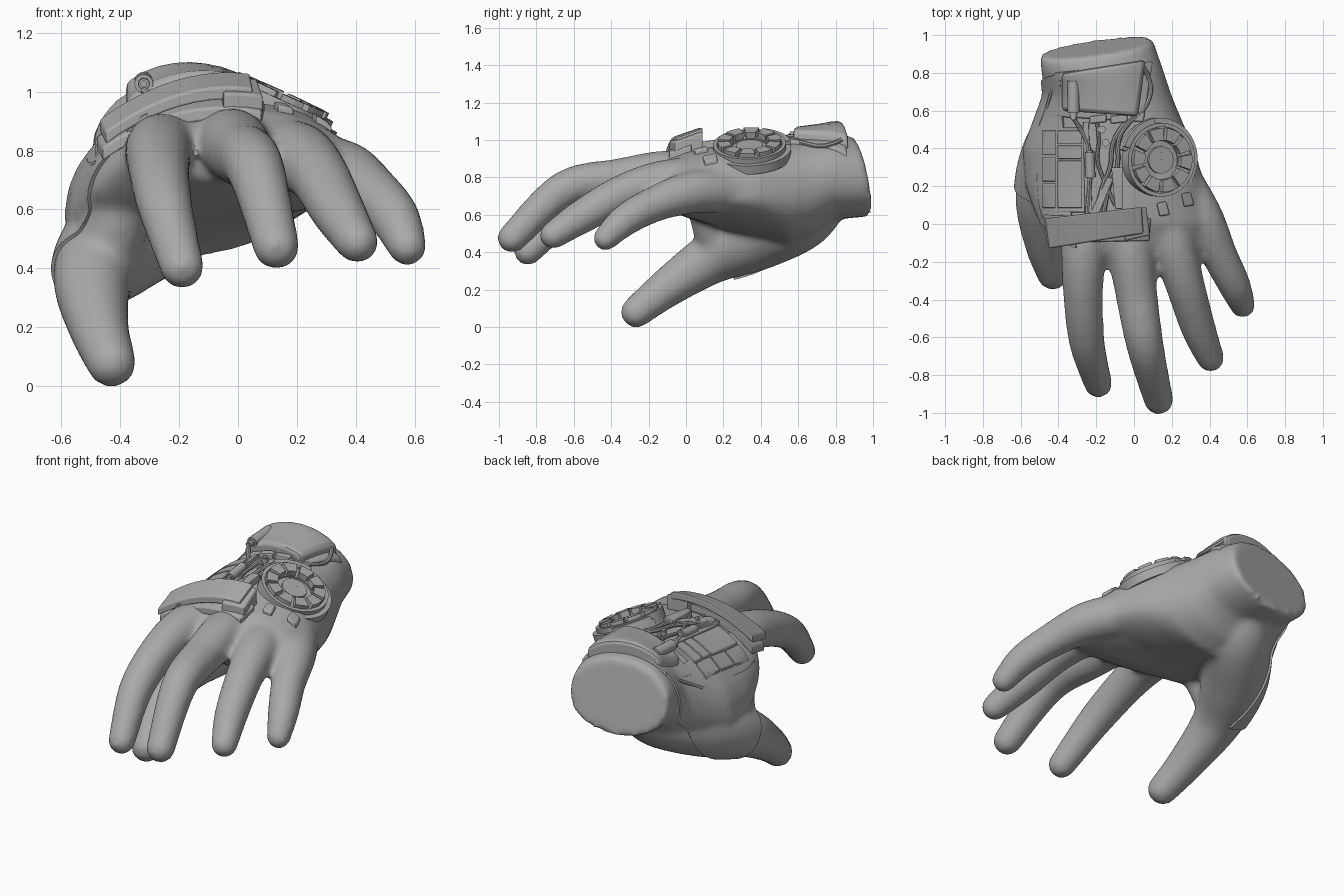
import bpy, bmesh, math
from mathutils import Vector, Matrix
from mathutils.bvhtree import BVHTree

if "Cube" in bpy.data.objects:
    bpy.data.objects.remove(bpy.data.objects["Cube"])

grey = bpy.data.materials.new("grey")
grey.diffuse_color = (0.4, 0.4, 0.4, 1)
grey.use_nodes = True
grey.node_tree.nodes["Principled BSDF"].inputs["Base Color"].default_value = grey.diffuse_color


def add(name, bm, angle=40):
    me = bpy.data.meshes.new(name)
    bmesh.ops.recalc_face_normals(bm, faces=bm.faces)
    bm.to_mesh(me)
    bm.free()
    ob = bpy.data.objects.new(name, me)
    me.materials.append(grey)
    bpy.context.collection.objects.link(ob)
    finish(ob, angle)
    return ob


def finish(ob, angle=40):
    bpy.ops.object.select_all(action='DESELECT')
    ob.select_set(True)
    bpy.context.view_layer.objects.active = ob
    bpy.ops.object.shade_smooth_by_angle(angle=math.radians(angle))


def apply(ob):
    bpy.context.view_layer.objects.active = ob
    for m in list(ob.modifiers):
        bpy.ops.object.modifier_apply(modifier=m.name)


# ---- hand: palm loft plus overlapping balls along each finger, fused ----
bm = bmesh.new()
N = 28
# y, left x, right x, left z, right z, height above, depth below
palm = [(0.935, -.50, .10, .80, .80, .22, .21), (.8, -.49, .16, .80, .79, .235, .22),
        (.68, -.475, .20, .72, .75, .275, .25), (.56, -.52, .25, .64, .72, .315, .24),
        (.4, -.58, .32, .57, .70, .345, .15), (.2, -.565, .38, .57, .69, .335, .09),
        (0, -.49, .43, .67, .68, .265, .09),
        (-.12, -.40, .39, .75, .69, .165, .08), (-.2, -.33, .28, .77, .72, .07, .05)]
rings = []
for i, (y, xl, xr, zl, zr, up, dn) in enumerate(palm):
    ring = []
    for k in range(N):
        t = 2 * math.pi * k / N
        c, s = math.cos(t), math.sin(t)
        u = .5 + .5 * math.copysign(abs(c) ** .95, c)
        z = zl + (zr - zl) * u + (up if s > 0 else dn) * math.copysign(abs(s) ** .9, s)
        x = xl + (xr - xl) * u
        slant = .14 * (x + .2) - .2 * (z - .8) if i == 0 else 0
        ring.append(bm.verts.new((x, y + slant, z)))
    rings.append(ring)
for a, b in zip(rings, rings[1:]):
    for k in range(N):
        bm.faces.new((a[k], a[(k + 1) % N], b[(k + 1) % N], b[k]))
bm.faces.new(rings[0])
bm.faces.new(rings[-1])

digits = [  # x, y, z, radius
    [(-.22, .15, .79, .12), (-.262, -.1, .805, .122), (-.27, -.35, .755, .108), (-.25, -.62, .62, .096), (-.19, -.845, .405, .076)],
    [(-.04, .15, .81, .12), (-.02, -.1, .82, .125), (.01, -.35, .79, .113), (.06, -.65, .735, .1), (.13, -.93, .475, .08)],
    [(.14, .15, .77, .12), (.2, -.08, .78, .12), (.27, -.32, .72, .105), (.34, -.55, .595, .093), (.405, -.71, .49, .074)],
    [(.26, .2, .73, .12), (.36, .03, .72, .115), (.45, -.16, .66, .097), (.53, -.32, .575, .087), (.575, -.43, .475, .068)],
    [(-.2, .72, .66, .14), (-.25, .6, .58, .18), (-.40, .38, .48, .18), (-.49, .14, .37, .14), (-.475, -.1, .21, .106), (-.43, -.265, .08, .085)]]
for d in digits:
    for j in range(len(d) - 1):
        p0, p1, p2, p3 = [Vector(d[min(max(q, 0), len(d) - 1)]) for q in (j - 1, j, j + 1, j + 2)]
        for s in range(12):
            t = s / 11
            p = .5 * (2 * p1 + (p2 - p0) * t + (2 * p0 - 5 * p1 + 4 * p2 - p3) * t * t
                      + (3 * p1 - p0 - 3 * p2 + p3) * t ** 3)
            bmesh.ops.create_icosphere(bm, subdivisions=3, radius=p[3],
                                       matrix=Matrix.Translation(p.to_3d()))
# web between thumb and index side
for t in range(7):
    p = Vector((-.46, .17, .42)).lerp(Vector((-.36, .1, .7)), t / 6)
    bmesh.ops.create_icosphere(bm, subdivisions=3, radius=.11, matrix=Matrix.Translation(p))
hand = add("hand", bm)
m = hand.modifiers.new("fuse", 'REMESH')
m.mode, m.voxel_size = 'VOXEL', .018
m = hand.modifiers.new("soften", 'SMOOTH')
m.factor, m.iterations = .5, 10
apply(hand)
finish(hand, 50)
tree = BVHTree.FromObject(hand, bpy.context.evaluated_depsgraph_get())


def top(x, y):
    hit = tree.ray_cast(Vector((x, y, 3)), Vector((0, 0, -1)))[0]
    return max(hit.z, .72) if hit else .72


def arch(x, y):
    """Height of the smooth arch that the knuckle strap follows."""
    return .995 - .85 * (x + .06) ** 2 + .35 * y


# ---- helpers for parts lying on the hand ----
def plate(name, corners, h, low=-.03, n=8, bevel=.008, bulge=0, base=top):
    """Slab over a four-cornered area, following the surface below."""
    bm = bmesh.new()
    a, b, c, d = [Vector(p) for p in corners]
    grid = {}
    for i in range(n + 1):
        for j in range(n + 1):
            u, v = i / n, j / n
            p = a.lerp(b, u).lerp(d.lerp(c, u), v)
            z = base(*p)
            dome = bulge * 4 * u * (1 - u)
            for lvl, off in enumerate((low, h + dome)):
                grid[i, j, lvl] = bm.verts.new((p.x, p.y, z + off))
    for i in range(n):
        for j in range(n):
            for l in (0, 1):
                bm.faces.new([grid[i + e, j + f, l] for e, f in ((0, 0), (1, 0), (1, 1), (0, 1))])
        for e in (0, n):
            bm.faces.new([grid[i, e, 0], grid[i + 1, e, 0], grid[i + 1, e, 1], grid[i, e, 1]])
            bm.faces.new([grid[e, i, 0], grid[e, i + 1, 0], grid[e, i + 1, 1], grid[e, i, 1]])
    ob = add(name, bm)
    m = ob.modifiers.new("bevel", 'BEVEL')
    m.width, m.segments, m.angle_limit = bevel, 2, math.radians(50)
    apply(ob)
    finish(ob)


def tube(name, pts, r, lift=.015):
    """Cable or trim running over the surface; a third value is extra height."""
    cu = bpy.data.curves.new(name, 'CURVE')
    cu.dimensions, cu.bevel_depth, cu.bevel_resolution, cu.use_fill_caps = '3D', r, 2, True
    sp = cu.splines.new('NURBS')
    sp.points.add(len(pts) - 1)
    for q, p in zip(sp.points, pts):
        q.co = (p[0], p[1], top(p[0], p[1]) + lift + (p[2] if len(p) > 2 else 0), 1)
    sp.use_endpoint_u, sp.order_u = True, 3
    ob = bpy.data.objects.new(name, cu)
    cu.materials.append(grey)
    bpy.context.collection.objects.link(ob)
    bpy.ops.object.select_all(action='DESELECT')
    ob.select_set(True)
    bpy.context.view_layer.objects.active = ob
    bpy.ops.object.convert(target='MESH')
    finish(bpy.context.object)


def sector(bm, M, r0, r1, z0, z1, a0, a1, n):
    """Block swept around an axis between two angles."""
    rows = []
    for k in range(n + 1):
        t = math.radians(a0 + (a1 - a0) * k / n)
        rows.append([bm.verts.new(M @ Vector((r * math.cos(t), r * math.sin(t), z)))
                     for r, z in ((r0, z0), (r1, z0), (r1, z1), (r0, z1))])
    for p, q in zip(rows, rows[1:]):
        for e in range(4):
            bm.faces.new((p[e], p[(e + 1) % 4], q[(e + 1) % 4], q[e]))
    bm.faces.new(rows[0])
    bm.faces.new(rows[-1])


def rod(name, p, q, r):
    bm = bmesh.new()
    p, q = Vector(p), Vector(q)
    M = Matrix.Translation((p + q) / 2) @ (q - p).to_track_quat('Z', 'Y').to_matrix().to_4x4()
    bmesh.ops.create_cone(bm, cap_ends=True, segments=16, radius1=r, radius2=r, depth=(q - p).length, matrix=M)
    bmesh.ops.bevel(bm, geom=[e for e in bm.edges if abs(e.calc_face_angle(0)) > 1], offset=r * .35, segments=2, affect='EDGES')
    add(name, bm)


# ---- glove layer over the thumb base, cut to clean edges ----
bm = bmesh.new()
bm.from_mesh(hand.data)
for co, no in (((-.4, 0, .5), (1, .1, -.2)), ((0, .6, 0), (0, 1, -.2)), ((0, .07, .5), (-.1, -.9, -.5))):
    bmesh.ops.bisect_plane(bm, geom=bm.verts[:] + bm.edges[:] + bm.faces[:],
                           plane_co=co, plane_no=no, clear_outer=True)
glove = add("thumb_cuff", bm)
m = glove.modifiers.new("thickness", 'SOLIDIFY')
m.thickness, m.offset = .012, 1
apply(glove)
finish(glove)

# ---- wrist housing and canister ----
plate("wrist_housing_base", [(-.44, .57), (.05, .54), (.1, .86), (-.42, .8)], .02)
plate("wrist_housing", [(-.38, .6), (.02, .57), (.06, .87), (-.38, .8)], .062, bevel=.02, bulge=.012)
cz = top(-.32, .68) + .072
rod("canister", (-.32, .58, cz - .01), (-.32, .77, cz), .032)
rod("canister_cap", (-.32, .55, cz - .01), (-.32, .6, cz - .01), .018)

# ---- left cell panel ----
plate("cell_panel_base", [(-.49, .06), (-.26, .06), (-.26, .51), (-.49, .51)], .016)
for x0, x1, ys in ((-.485, -.415, (.08, .22, .36, .5)), (-.405, -.275, (.08, .34, .42, .5))):
    for y0, y1 in zip(ys, ys[1:]):
        plate("panel_cell", [(x0, y0 + .005), (x1, y0 + .005), (x1, y1 - .005), (x0, y1 - .005)], .032, n=3, bevel=.005)

# ---- knuckle strap and its end block ----
plate("knuckle_strap", [(-.45, -.13), (.05, -.05), (.04, .09), (-.47, .03)], .045, low=.0, n=10, base=arch)
plate("strap_lower_rim", [(-.46, -.1), (.08, -.09), (.09, .03), (-.48, .05)], -.015, low=-.06, n=10, base=arch)
plate("strap_end_block", [(-.05, -.09), (.085, -.06), (.065, .09), (-.06, .07)], .03, low=-.07, n=4, base=arch)

# ---- toothed dial ----
axis = Vector((.41, -.03, .9)).normalized()
M = Matrix.Translation((.135, .34, .953)) @ axis.to_track_quat('Z', 'Y').to_matrix().to_4x4()
bm = bmesh.new()
sector(bm, M, .1, .195, -.05, .012, 0, 359.9, 40)
sector(bm, M, .175, .195, 0, .028, 0, 359.9, 40)
add("dial_ring", bm)
bm = bmesh.new()
for k in range(10):
    sector(bm, M, .105, .17, 0, .048, k * 36 + 4, k * 36 + 32, 4)
add("dial_teeth", bm)
bm = bmesh.new()
sector(bm, M, .001, .072, -.05, .022, 0, 359.9, 28)
sector(bm, M, .072, .105, -.05, .004, 0, 359.9, 28)
add("dial_hub", bm)
bm = bmesh.new()
sector(bm, M, .19, .222, -.05, .0, -150, 80, 30)
sector(bm, M, .195, .225, -.01, .022, 15, 75, 10)
add("dial_flange", bm)
for x, y in ((.16, .08), (.29, .13)):
    plate("dial_tab", [(x - .025, y - .04), (x + .03, y - .03), (x + .01, y + .04), (x - .04, y + .03)], .022, n=2)

# ---- central trough with cables and small fittings ----
plate("trough_left_edge", [(-.26, .06), (-.22, .06), (-.24, .54), (-.27, .54)], .03)
plate("trough_right_edge", [(-.1, .08), (-.06, .08), (-.06, .3), (-.12, .3)], .04)
tube("cable_outer", [(.05, .83, .02), (.1, .75), (.07, .62), (-.02, .55), (-.09, .45), (-.08, .3), (-.14, .2), (-.16, .05)], .012)
tube("cable_inner", [(.02, .6), (-.06, .53), (-.12, .42), (-.12, .3), (-.18, .18), (-.2, .04)], .012)
tube("cable_left", [(-.32, .56, .04), (-.28, .5), (-.24, .42), (-.23, .3), (-.24, .15), (-.25, .05)], .012, .022)
tube("cable_short", [(-.2, .56), (-.18, .45), (-.2, .35), (-.17, .25), (-.1, .1)], .01)
rod("cable_coupler", (-.23, .24, top(-.23, .24) + .03), (-.235, .39, top(-.235, .39) + .03), .026)
for x, y in ((-.17, .5), (-.15, .43), (-.17, .14)):
    rod("stud", (x, y, top(x, y) - .02), (x, y, top(x, y) + .035), .02)
for x in (-.19, -.08):
    plate("connector", [(x - .045, .53), (x + .045, .54), (x + .045, .58), (x - .045, .57)], .035, n=2)
plate("lever", [(-.24, .04), (-.19, .04), (-.11, .24), (-.14, .25)], .03, n=4, bevel=.005)

# ---- raised trim beside the panel ----
tube("panel_trim", [(-.43, .72), (-.46, .6), (-.5, .52), (-.505, .3), (-.5, .12), (-.475, .03)], .014, .002)
